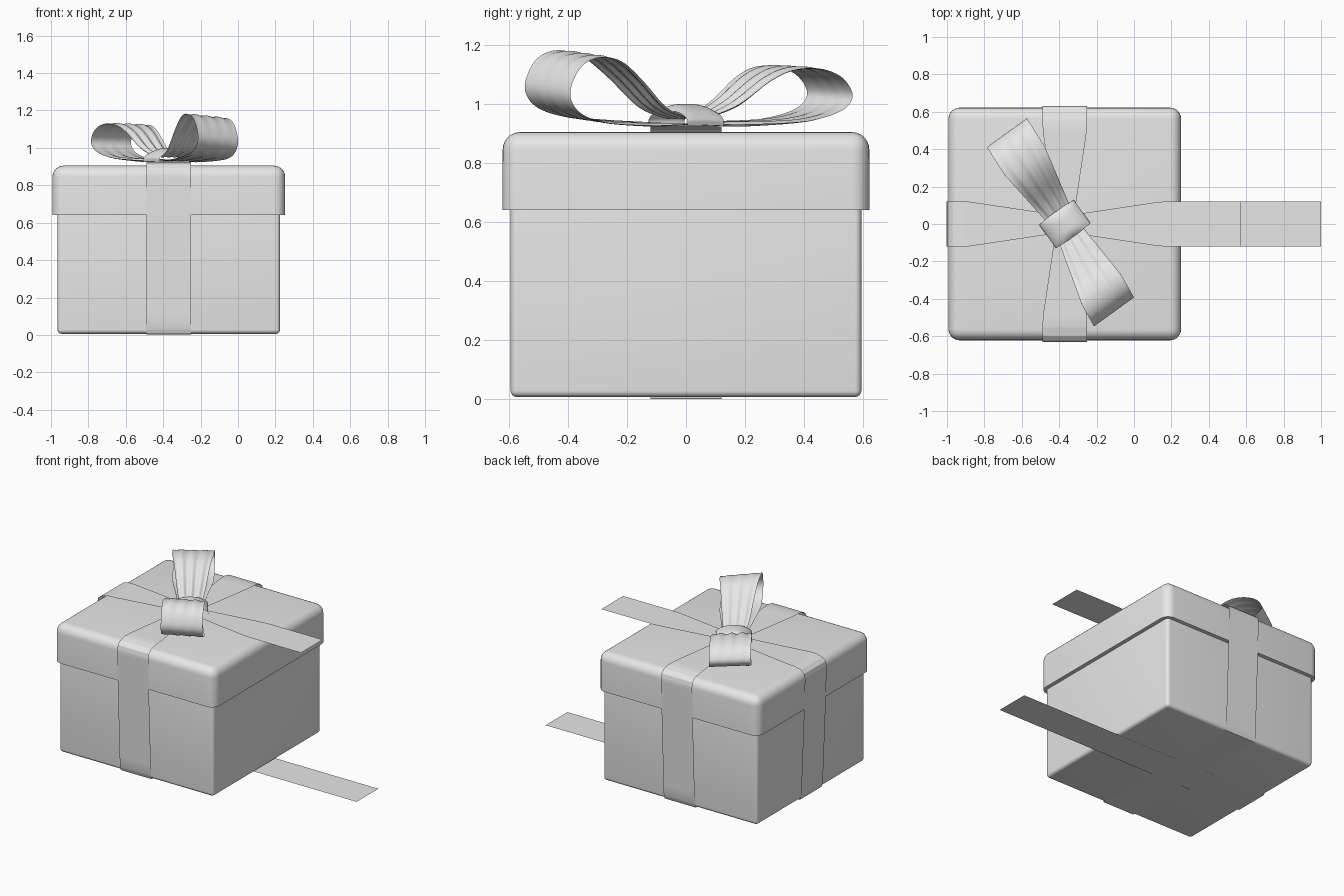
import bpy, bmesh, math
from mathutils import Vector

if "Cube" in bpy.data.objects:
    bpy.data.objects.remove(bpy.data.objects["Cube"])

grey = bpy.data.materials.new("light grey")
grey.use_nodes = True
grey.diffuse_color = (0.8, 0.8, 0.8, 1)
grey.node_tree.nodes["Principled BSDF"].inputs["Base Color"].default_value = (0.8, 0.8, 0.8, 1)

CENTRE = Vector((-0.37, 0, 0))
UP = Vector((0, 0, 1))
X, Y = Vector((1, 0, 0)), Vector((0, 1, 0))


def finish(bm, name, angle=40):
    mesh = bpy.data.meshes.new(name)
    bm.to_mesh(mesh)
    bm.free()
    mesh.materials.append(grey)
    obj = bpy.data.objects.new(name, mesh)
    bpy.context.collection.objects.link(obj)
    bpy.ops.object.select_all(action="DESELECT")
    obj.select_set(True)
    bpy.context.view_layer.objects.active = obj
    bpy.ops.object.shade_smooth_by_angle(angle=math.radians(angle))
    return obj


def rounded_box(name, half, low, high, radius, keep):
    """Box whose edges chosen by keep(edge) are rounded."""
    bm = bmesh.new()
    bmesh.ops.create_cube(bm, size=2)
    for v in bm.verts:
        v.co = CENTRE + Vector((v.co.x * half, v.co.y * half, high if v.co.z > 0 else low))
    edges = [e for e in bm.edges if keep(e, (low + high) / 2)]
    bmesh.ops.bevel(bm, geom=edges, offset=radius, segments=6, profile=0.5, affect="EDGES")
    finish(bm, name)


def straight(points, steps=8):
    pts = [Vector(p) for p in points]
    out = [a.lerp(b, i / steps) for a, b in zip(pts, pts[1:]) for i in range(steps)]
    return out + [pts[-1]]


def curved(points, steps=5):
    pts = [Vector(p) for p in points]
    ext = [2 * pts[0] - pts[1]] + pts + [2 * pts[-1] - pts[-2]]
    out = []
    for a, b, c, d in zip(ext, ext[1:], ext[2:], ext[3:]):
        for i in range(steps):
            t = i / steps
            out.append(0.5 * (2 * b + (c - a) * t + (2 * a - 5 * b + 4 * c - d) * t * t
                              + (3 * b - a - 3 * c + d) * t ** 3))
    return out + [pts[-1]]


def ribbon(name, path, along, half_width, drift=lambda d: 0, lift=lambda d, u: 0, cuts=12):
    """Thin sheet swept along (distance, height) points."""
    across = UP.cross(along)
    bm = bmesh.new()
    rows = []
    for p in path:
        row = []
        for k in range(cuts + 1):
            u = 2 * k / cuts - 1
            side = drift(p.x) + u * half_width(p.x, p.y)
            row.append(bm.verts.new(CENTRE + along * p.x + across * side
                                    + UP * (p.y + lift(p.x, u))))
        rows.append(row)
    for r, s in zip(rows, rows[1:]):
        for k in range(cuts):
            bm.faces.new((r[k], r[k + 1], s[k + 1], s[k]))
    bmesh.ops.recalc_face_normals(bm, faces=bm.faces)
    return finish(bm, name, 60)


# Box and overhanging lid
rounded_box("box_body", 0.595, 0.006, 0.68, 0.022, lambda e, mid: True)
rounded_box("box_lid", 0.622, 0.64, 0.905, 0.06,
            lambda e, mid: max(v.co.z for v in e.verts) > mid)


# Wrapping ribbons, gathered toward the knot on top
def gathered(d, z):
    return 0.12 if z < 0.9 else min(0.12, 0.043 + 0.15 * abs(d))


def pleats(d, u):
    return 0.004 * math.cos(3 * math.pi * u) * max(0, 1 - abs(d) / 0.5)


down = [(0.55, 0.924), (0.6, 0.912), (0.625, 0.89), (0.632, 0.86),
        (0.626, 0.64), (0.602, 0.03), (0.592, 0.004)]
top, base = (0, 0.927), (0, 0.002)
mirrored = [(-d, z) for d, z in reversed(down)]
loop = [base] + mirrored + [top] + down + [base]
ribbon("ribbon_front_to_back", straight(loop), Y, gathered,
       lift=lambda d, u: 0)
open_wrap = [(0.94, 0.925), top] + [(-d, z) for d, z in down] + [(0, 0.0), (1.37, 0.0)]
ribbon("ribbon_side_to_side", straight(open_wrap, 16), X, gathered,
       lift=lambda d, u: 0)

# Bow loops
bow_dir = Vector((0.585, -0.811, 0))


def loop_width(d, z):
    return 0.065 + 0.067 * min(1, max(0, d / 0.4))


def folds(amount, tilt):
    return lambda d, u: (amount * math.cos(3.5 * math.pi * u) * max(0, 1 - d / 0.62)
                         + tilt * u * min(1, d / 0.4)) * min(1, d / 0.15)


front_loop = [(0.03, 0.95), (0.13, 0.99), (0.24, 1.09), (0.33, 1.155), (0.42, 1.17),
              (0.495, 1.135), (0.535, 1.05), (0.50, 0.985), (0.40, 0.95), (0.2, 0.934), (0.03, 0.932)]
back_loop = [(0.03, 0.95), (0.15, 1.0), (0.27, 1.085), (0.36, 1.122), (0.46, 1.122),
             (0.54, 1.09), (0.577, 1.03), (0.53, 0.98), (0.4, 0.947), (0.2, 0.934), (0.03, 0.932)]
ribbon("bow_loop_front", curved(front_loop), bow_dir, loop_width,
       lambda d: -0.115 * d, folds(0.008, -0.012), 24)
ribbon("bow_loop_back", curved(back_loop), -bow_dir, loop_width,
       lambda d: -0.06 * d, folds(0.012, 0.004), 24)

# Knot band wrapped over the middle of the bow
half_knot = [(0.112, 0.928), (0.112, 0.95), (0.085, 0.975), (0.045, 0.993)]
knot = half_knot + [(0, 1.0)] + [(-d, z) for d, z in reversed(half_knot)]
ribbon("bow_knot", curved(knot), UP.cross(bow_dir),
       lambda d, z: 0.082 - 0.5 * d * d, lift=lambda d, u: -0.028 * u ** 4 * (1 - abs(d) / 0.13))
